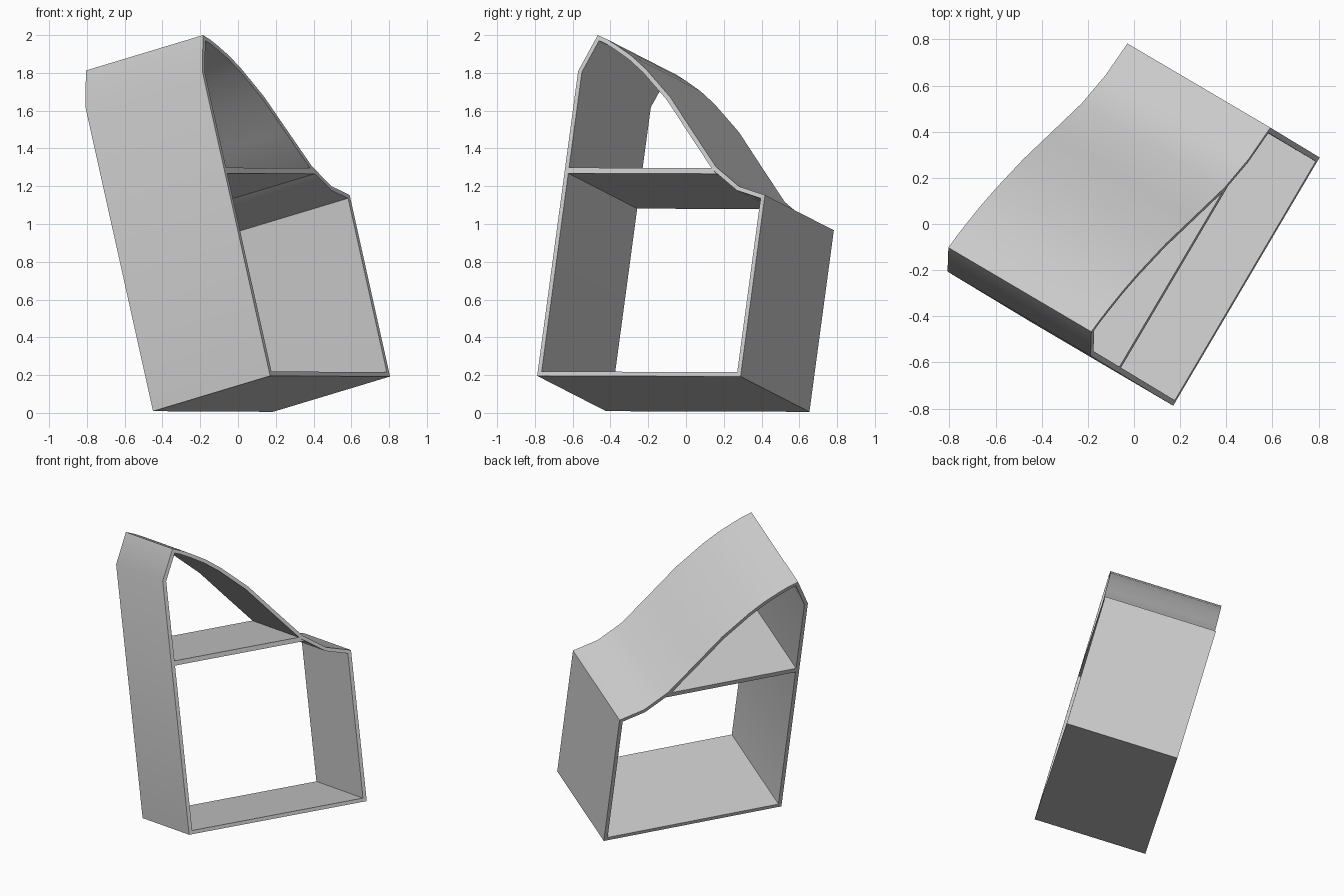
import bpy, bmesh, math
from mathutils import Vector, Matrix

if "Cube" in bpy.data.objects:
    bpy.data.objects.remove(bpy.data.objects["Cube"], do_unlink=True)

DEPTH, WALL = 0.743, 0.024

# Single flat colour
grey = bpy.data.materials.new("plain_grey")
grey.use_nodes = True
colour = (0.6, 0.6, 0.6, 1)
grey.diffuse_color = colour
grey.node_tree.nodes["Principled BSDF"].inputs["Base Color"].default_value = colour

# Tilted frame: width, height and depth axes from the near lower corner
out = Vector((0.62, -0.365, 0.187)).normalized()
across = Vector((0.63, 1.08, -0.005))
across = (across - out * across.dot(out)).normalized()
up = out.cross(across)
frame = Matrix((across, up, out)).transposed().to_4x4()
frame.translation = (0.17, -0.788, 0.196)


def inset(points, distance):
    """Mitred inward offset of a counter-clockwise outline."""
    result = []
    for i, p in enumerate(points):
        a = (p - points[i - 1]).normalized()
        b = (points[(i + 1) % len(points)] - p).normalized()
        na, nb = Vector((-a.y, a.x)), Vector((-b.y, b.x))
        result.append(p + (na + nb) * distance / (1 + na.dot(nb)))
    return result


def extrude_part(name, faces_2d):
    """Extrude flat polygons backwards into a solid part."""
    bm = bmesh.new()
    for polygon in faces_2d:
        bm.faces.new([bm.verts.new((p[0], p[1], 0)) for p in polygon])
    bmesh.ops.remove_doubles(bm, verts=bm.verts, dist=1e-5)
    new = bmesh.ops.extrude_face_region(bm, geom=bm.faces[:], use_keep_orig=True)
    moved = [v for v in new["geom"] if isinstance(v, bmesh.types.BMVert)]
    bmesh.ops.translate(bm, verts=moved, vec=(0, 0, -DEPTH))
    bmesh.ops.recalc_face_normals(bm, faces=bm.faces)
    mesh = bpy.data.meshes.new(name)
    bm.to_mesh(mesh)
    bm.free()
    mesh.materials.append(grey)
    obj = bpy.data.objects.new(name, mesh)
    bpy.context.collection.objects.link(obj)
    obj.matrix_world = frame
    bpy.ops.object.select_all(action="DESELECT")
    obj.select_set(True)
    bpy.context.view_layer.objects.active = obj
    bpy.ops.object.shade_smooth_by_angle(angle=math.radians(30))
    return obj


# Outer shell: floor, side walls and swooping roof
outline = [Vector(p) for p in (
    (0, 0), (1.25, 0), (1.25, 0.993), (1.083, 1.04), (0.925, 1.147),
    (0.741, 1.353), (0.587, 1.527), (0.414, 1.68), (0.315, 1.752),
    (0.221, 1.806), (0.155, 1.84), (0.091, 1.864), (0, 1.667))]
inner = inset(outline, WALL)
n = len(outline)
extrude_part("outer_shell", [
    (outline[i], outline[(i + 1) % n], inner[(i + 1) % n], inner[i])
    for i in range(n)])

# Shelf dividing the square opening from the one under the roof
extrude_part("shelf", [
    ((WALL, 1.108), (0.936, 1.108), (0.898, 1.139), (WALL, 1.139))])
